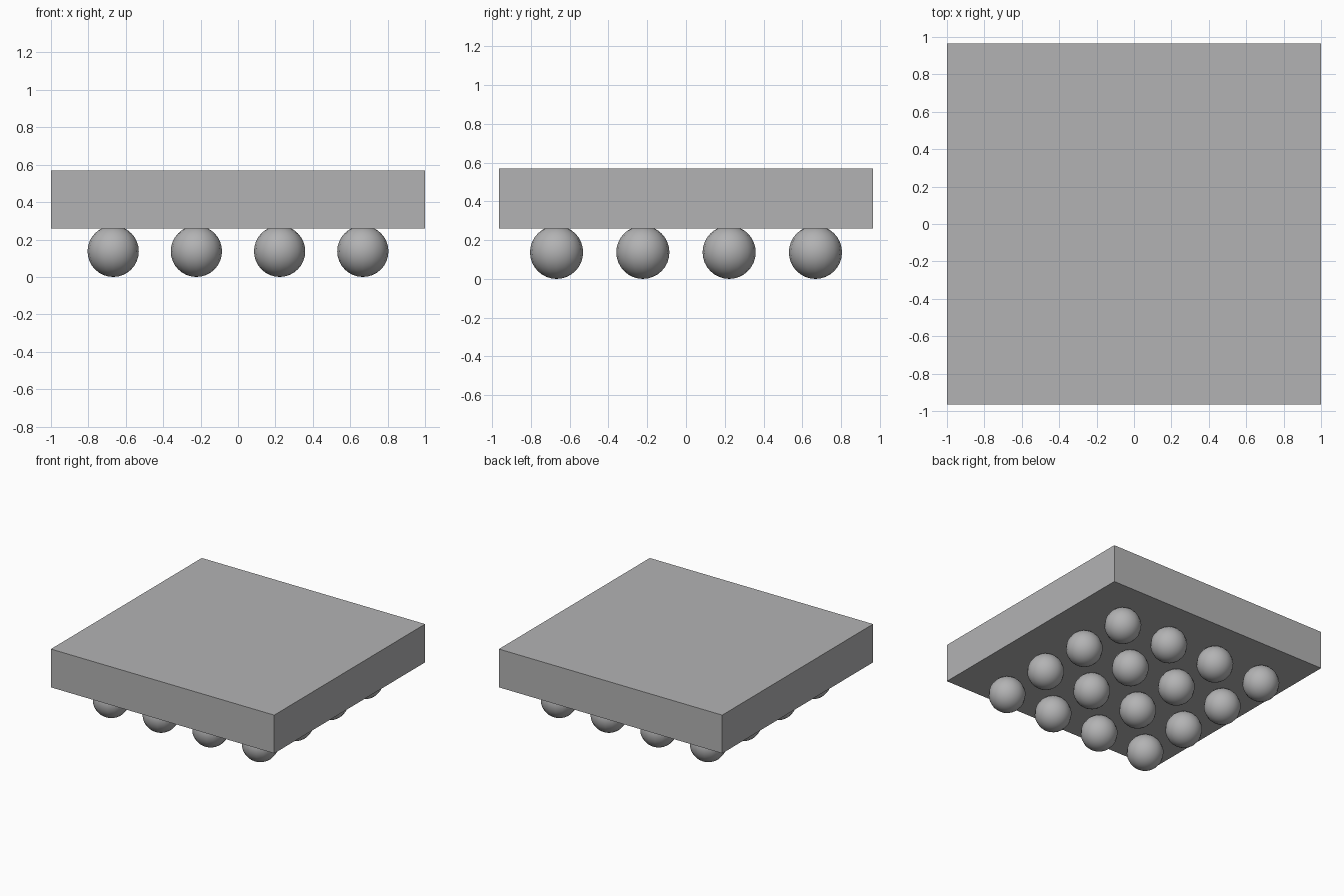
import bpy
import math

cube = bpy.data.objects.get("Cube")
if cube:
    bpy.data.objects.remove(cube, do_unlink=True)

grey = bpy.data.materials.new("plain_grey")
grey.use_nodes = True
GREY = (0.45, 0.45, 0.455, 1.0)
grey.diffuse_color = GREY
grey.node_tree.nodes["Principled BSDF"].inputs["Base Color"].default_value = GREY

BOTTOM, TOP = 0.26, 0.57
RADIUS = 0.137
PITCH = 0.445


def finish(name):
    obj = bpy.context.object
    obj.name = name
    obj.data.materials.append(grey)
    return obj


# Flat rectangular slab
bpy.ops.mesh.primitive_cube_add(size=1, location=(0, 0, (BOTTOM + TOP) / 2))
slab = finish("package_body")
slab.scale = (2.0, 1.93, TOP - BOTTOM)
bpy.ops.object.transform_apply(location=False, rotation=False, scale=True)

# Four by four grid of balls, their tops sunk into the slab
for row in range(4):
    for col in range(4):
        place = ((col - 1.5) * PITCH, (row - 1.5) * PITCH, RADIUS)
        bpy.ops.mesh.primitive_uv_sphere_add(
            segments=16, ring_count=16, radius=RADIUS, location=place)
        finish(f"contact_ball_{row + 1}_{col + 1}")
        bpy.ops.object.shade_smooth_by_angle(angle=math.radians(40))
